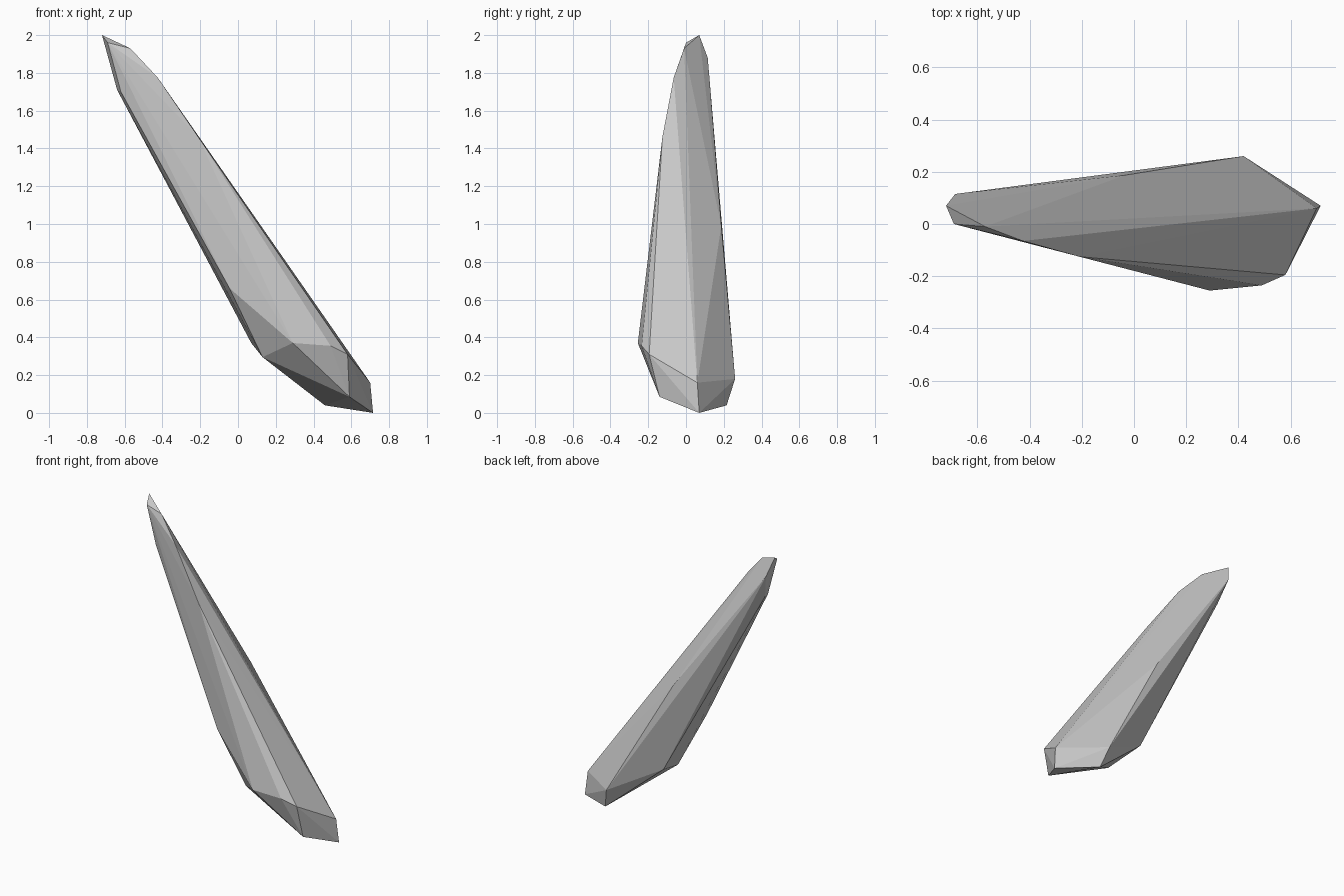
import bpy
import bmesh

cube = bpy.data.objects.get("Cube")
if cube:
    bpy.data.objects.remove(cube, do_unlink=True)

# Plain stone colour
stone = bpy.data.materials.new("stone grey")
stone.use_nodes = True
grey = (0.58, 0.58, 0.58, 1)
stone.diffuse_color = grey
stone.node_tree.nodes["Principled BSDF"].inputs["Base Color"].default_value = grey

# Corners of the leaning shard, from the tip to the broad foot
tip = [(-0.72, 0.07, 2.0), (-0.69, 0.0, 1.96), (-0.57, -0.01, 1.93),
       (-0.685, 0.115, 1.88), (-0.64, 0.06, 1.71), (-0.62, 0.0, 1.70)]
shaft = [(-0.425, -0.065, 1.775), (-0.21, -0.125, 1.46),
         (-0.035, 0.187, 0.99), (-0.045, -0.16, 0.66)]
shoulder = [(0.29, -0.255, 0.37), (0.49, -0.235, 0.355), (0.58, -0.195, 0.31),
            (0.70, 0.06, 0.16), (0.42, 0.26, 0.18), (0.07, 0.145, 0.37)]
foot = [(0.715, 0.07, 0.0), (0.59, -0.14, 0.085),
        (0.46, 0.215, 0.04), (0.13, -0.10, 0.295)]

# Wrap the corners in a faceted skin
bm = bmesh.new()
for corner in tip + shaft + shoulder + foot:
    bm.verts.new(corner)
bmesh.ops.convex_hull(bm, input=bm.verts[:])
bmesh.ops.delete(bm, geom=[v for v in bm.verts if not v.link_faces], context="VERTS")
bmesh.ops.recalc_face_normals(bm, faces=bm.faces[:])

mesh = bpy.data.meshes.new("stone_shard")
bm.to_mesh(mesh)
bm.free()
mesh.materials.append(stone)
shard = bpy.data.objects.new("stone_shard", mesh)
bpy.context.collection.objects.link(shard)
